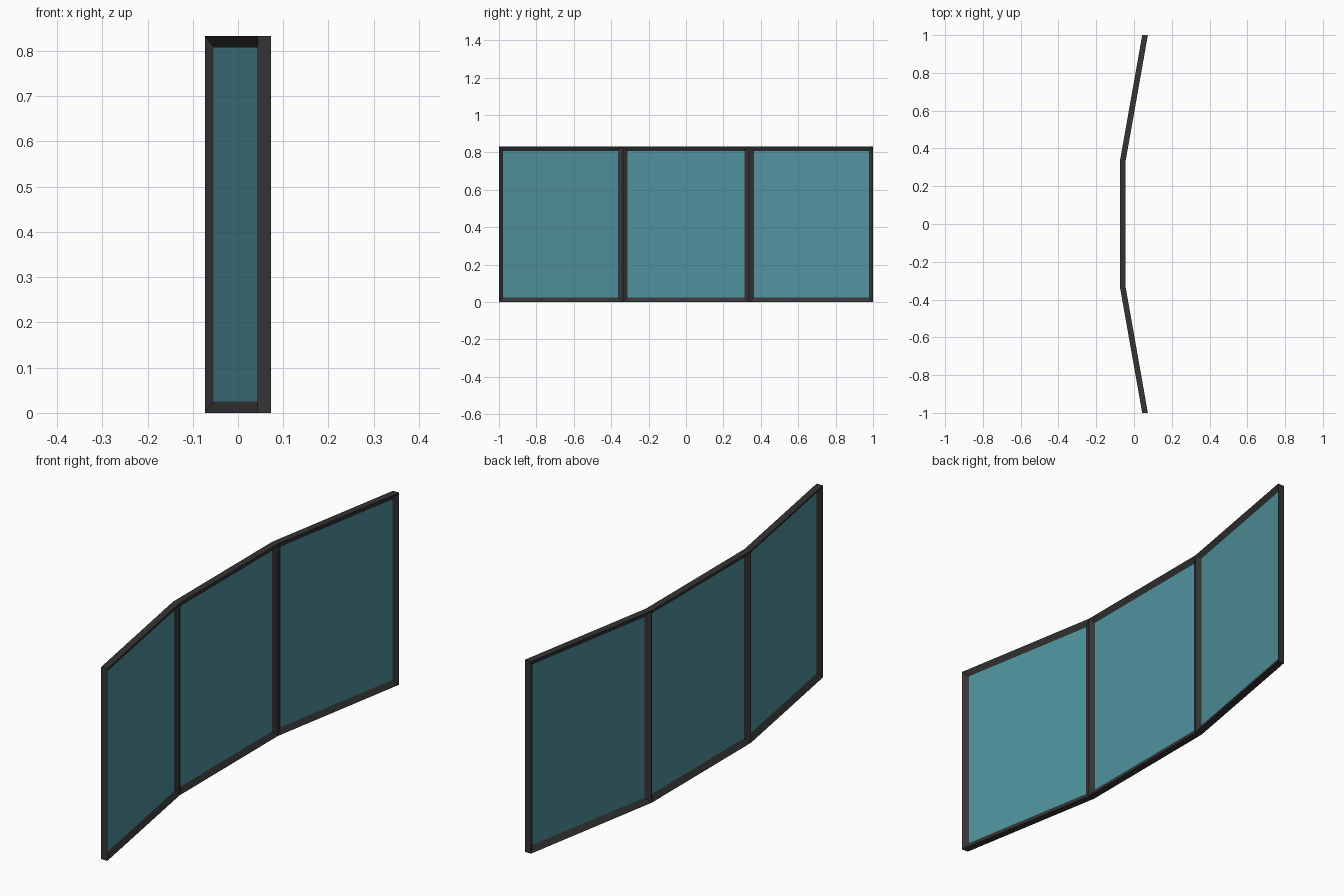
import bpy, bmesh

if "Cube" in bpy.data.objects:
    bpy.data.objects.remove(bpy.data.objects["Cube"])

HEIGHT = 0.833
RIM = 0.025
# plan stations along y: outer (-x) side and inner (+x) side of the folded screen
OUTER = [(0.0435, -1.0), (-0.0733, -0.34), (-0.0733, 0.34), (0.0435, 1.0)]
INNER = [(0.0733, -1.0), (-0.0437, -0.3374), (-0.0437, 0.3374), (0.0733, 1.0)]


def material(name, color):
    m = bpy.data.materials.new(name)
    m.diffuse_color = color
    m.use_nodes = True
    m.node_tree.nodes["Principled BSDF"].inputs["Base Color"].default_value = m.diffuse_color
    return m


def add_object(name, bm, mat):
    bmesh.ops.recalc_face_normals(bm, faces=bm.faces)
    me = bpy.data.meshes.new(name)
    bm.to_mesh(me)
    bm.free()
    me.materials.append(mat)
    ob = bpy.data.objects.new(name, me)
    bpy.context.collection.objects.link(ob)
    return ob


frame_mat = material("dark_frame", (0.035, 0.035, 0.035, 1))
glass_mat = material("teal_glass", (0.08, 0.29, 0.34, 1))

# Folded slab that becomes the frame
bm = bmesh.new()
rings = []
for o, i in zip(OUTER, INNER):
    rings.append([bm.verts.new((x, y, z)) for (x, y), z in
                  ((o, 0), (i, 0), (i, HEIGHT), (o, HEIGHT))])
outer_faces, inner_faces = [], []
for a, b in zip(rings, rings[1:]):
    for k in range(4):
        n = (k + 1) % 4
        f = bm.faces.new((a[k], a[n], b[n], b[k]))
        if k == 1:
            inner_faces.append(f)
        elif k == 3:
            outer_faces.append(f)
bm.faces.new(rings[0])
bm.faces.new(rings[-1])
bmesh.ops.recalc_face_normals(bm, faces=bm.faces)

# Sloped rims sinking to the panes on both sides
bmesh.ops.inset_individual(bm, faces=outer_faces, thickness=RIM, depth=-0.0155, use_even_offset=True)
bmesh.ops.inset_individual(bm, faces=inner_faces, thickness=RIM, depth=-0.0125, use_even_offset=True)

# Panes fill the openings, one per bay
panes = [[[v.co.copy() for v in f.verts] for f in pair]
         for pair in zip(outer_faces, inner_faces)]
bmesh.ops.delete(bm, geom=outer_faces + inner_faces, context='FACES_ONLY')
add_object("screen_frame", bm, frame_mat)

for name, sides in zip(("glass_left", "glass_middle", "glass_right"), panes):
    g = bmesh.new()
    for side in sides:
        for co in side:
            g.verts.new(co)
    bmesh.ops.convex_hull(g, input=g.verts)
    bmesh.ops.dissolve_limit(g, angle_limit=0.02, verts=g.verts, edges=g.edges)
    add_object(name, g, glass_mat)
